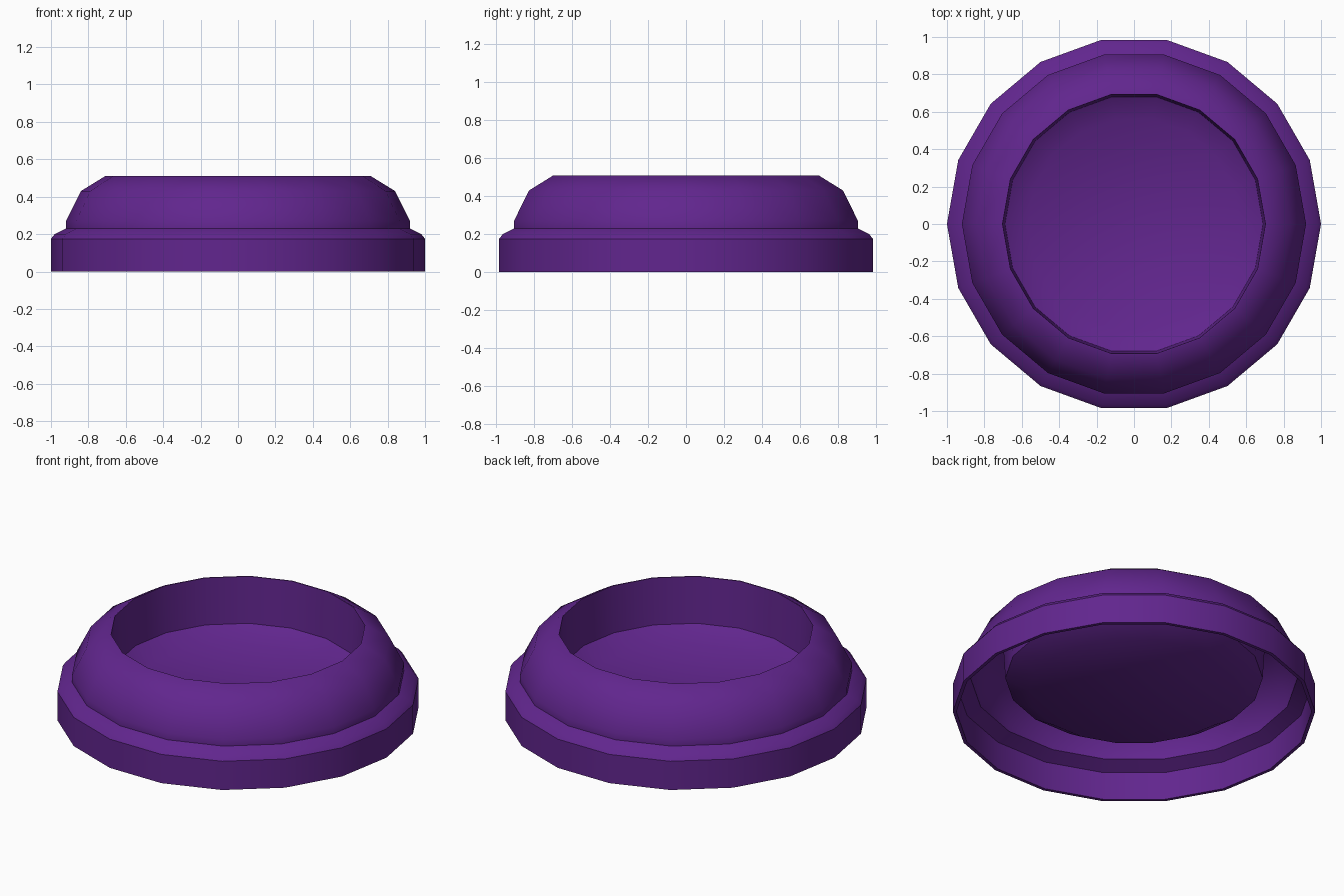
import bpy
import bmesh
import math

if "Cube" in bpy.data.objects:
    bpy.data.objects.remove(bpy.data.objects["Cube"])

SIDES = 18

# Purple plastic
purple = bpy.data.materials.new("purple plastic")
purple.diffuse_color = (0.12, 0.019, 0.27, 1.0)
purple.use_nodes = True
purple.node_tree.nodes["Principled BSDF"].inputs["Base Color"].default_value = purple.diffuse_color

# Cross-section (radius, height): from the floor top, over the rim, down the
# outside, then back up the hollow inside to the floor underside
profile = [
    (0.57, 0.157), (0.69, 0.23), (0.703, 0.51),               # well
    (0.71, 0.51), (0.84, 0.43), (0.92, 0.27), (0.92, 0.23),   # raised shoulder
    (0.98, 0.20), (1.00, 0.175), (1.00, 0.0),                 # outer skirt
    (0.98, 0.0), (0.98, 0.17), (0.90, 0.21), (0.90, 0.265),   # inside of skirt
    (0.825, 0.415), (0.725, 0.478), (0.71, 0.215),            # inside of shoulder
    (0.58, 0.132),                                            # floor underside
]

bm = bmesh.new()
rings = []
for r, z in profile:
    rings.append([bm.verts.new((r * math.cos(math.tau * i / SIDES),
                                r * math.sin(math.tau * i / SIDES), z))
                  for i in range(SIDES)])
for a, b in zip(rings, rings[1:]):
    for i in range(SIDES):
        j = (i + 1) % SIDES
        bm.faces.new((a[i], a[j], b[j], b[i]))

# Floor of the well, top and underside
bm.faces.new(rings[0])
bm.faces.new(rings[-1][::-1])
bmesh.ops.recalc_face_normals(bm, faces=bm.faces[:])

mesh = bpy.data.meshes.new("cup_lid")
bm.to_mesh(mesh)
bm.free()
mesh.materials.append(purple)
lid = bpy.data.objects.new("cup_lid", mesh)
bpy.context.collection.objects.link(lid)

# Soft shading around the lid, sharp at the strong steps
bpy.context.view_layer.objects.active = lid
lid.select_set(True)
bpy.ops.object.shade_smooth_by_angle(angle=math.radians(35))
